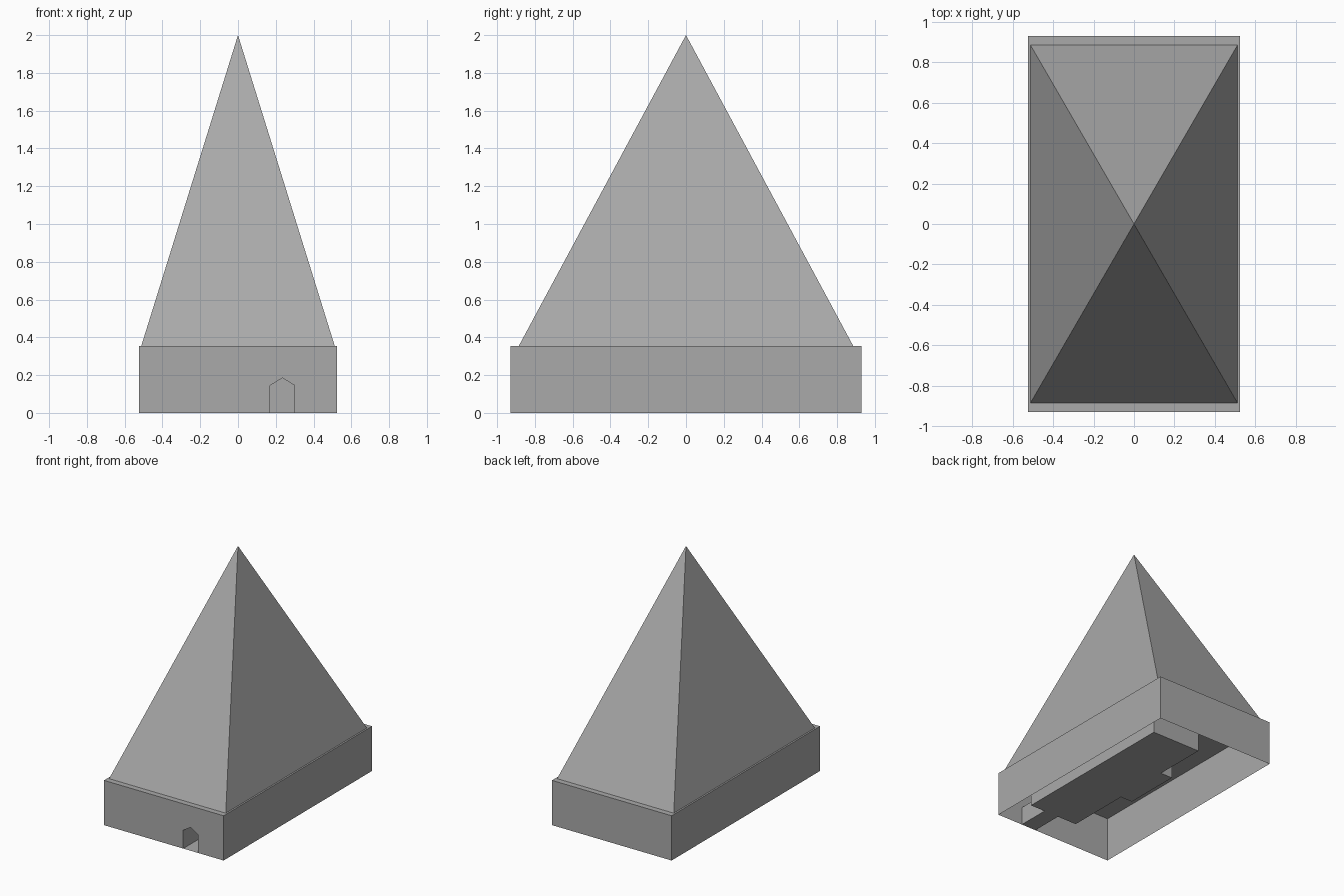
import bpy
import bmesh

cube = bpy.data.objects.get("Cube")
if cube:
    bpy.data.objects.remove(cube, do_unlink=True)

stone = bpy.data.materials.new("grey_stone")
stone.use_nodes = True
GREY = (0.4, 0.4, 0.4, 1)
stone.diffuse_color = GREY
stone.node_tree.nodes["Principled BSDF"].inputs["Base Color"].default_value = GREY

HX, HY, TOP = 0.525, 0.93, 0.355      # plinth half sizes and height
ROOM_Y = -0.67                        # inner end of the entrance passage
# Gabled doorway outline in x, z
DOOR = [(0.17, 0), (0.17, 0.145), (0.235, 0.185), (0.30, 0.145), (0.30, 0)]


def make(name, faces):
    """Build a flat-shaded object from lists of face corners."""
    bm = bmesh.new()
    for corners in faces:
        bm.faces.new([bm.verts.new(c) for c in corners])
    bmesh.ops.remove_doubles(bm, verts=bm.verts, dist=0.0001)
    bmesh.ops.recalc_face_normals(bm, faces=bm.faces)
    mesh = bpy.data.meshes.new(name)
    bm.to_mesh(mesh)
    bm.free()
    mesh.materials.append(stone)
    obj = bpy.data.objects.new(name, mesh)
    bpy.context.collection.objects.link(obj)
    return obj


def walls(path):
    """Upright walls along an open plan path."""
    return [[(*a, 0), (*b, 0), (*b, TOP), (*a, TOP)] for a, b in zip(path, path[1:])]


def door_wall(x0, x1, y):
    """Wall facing the front with the doorway cut out of it."""
    outline = [(x0, 0), *DOOR, (x1, 0), (x1, TOP), (x0, TOP)]
    return [(x, y, z) for x, z in outline]


def flat(path, z):
    return [(x, y, z) for x, y in path]


# Plinth: open underneath, doorway in the front
sides = [(HX, -HY), (HX, HY), (-HX, HY), (-HX, -HY)]
make("plinth", walls(sides) + [door_wall(-HX, HX, -HY), flat(sides, TOP)])

# Pyramid standing on the plinth
foot = [(-0.512, -0.885), (0.512, -0.885), (0.512, 0.885), (-0.512, 0.885)]
base = flat(foot, TOP)
apex = (0, 0, 2)
make("pyramid", [[base[i], base[(i + 1) % 4], apex] for i in range(4)])

# Gabled entrance passage with its floor
passage = [[(a[0], y0, a[1]), (b[0], y0, b[1]), (b[0], y1, b[1]), (a[0], y1, a[1])]
           for a, b in zip(DOOR, DOOR[1:] + DOOR[:1])
           for y0, y1 in [(-HY, ROOM_Y)]]
make("entrance_passage", passage)

# Inner chamber with a shallow side alcove
plan = [(0.43, ROOM_Y), (0.43, 0.74), (0, 0.74), (0, 0.31),
        (-0.105, 0.31), (-0.105, -0.15), (0, -0.15), (0, ROOM_Y)]
make("chamber", walls(plan) + [door_wall(0, 0.43, ROOM_Y), flat(plan, 0)])
